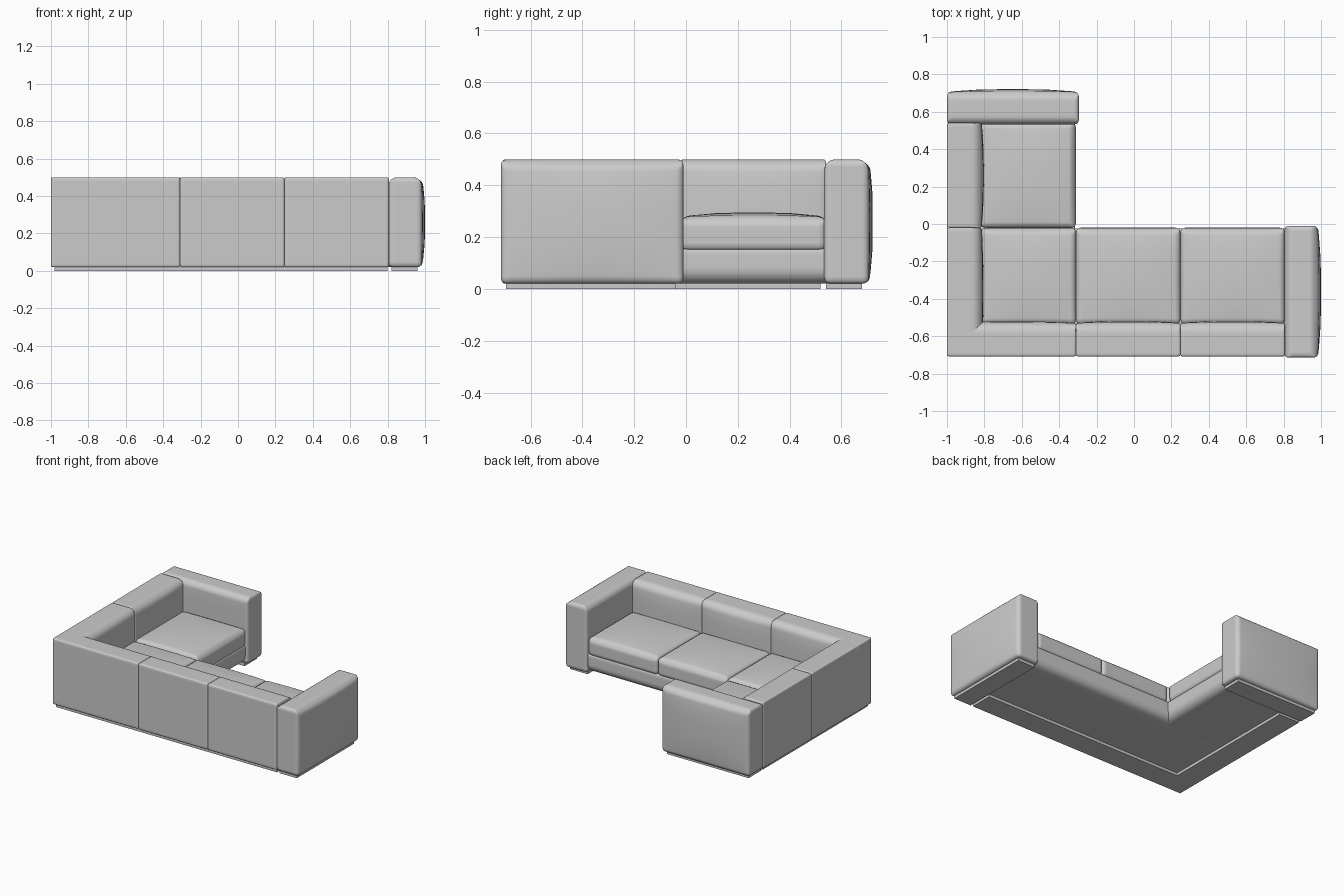
import bpy, bmesh, math
from mathutils import Vector

if "Cube" in bpy.data.objects:
    bpy.data.objects.remove(bpy.data.objects["Cube"])

N = 15  # grid segments per box edge


def soft_box(name, lo, hi, r=0.012, R=None, rolls=(), bulges=()):
    """Rounded box. rolls: (axis, side, zside) edges rounded by R.
    bulges: (axis, side, amount) faces swollen outward."""
    R = R or r + 0.03
    off = [0, .35 * r, r, r + (R - r) / 3, r + (R - r) * 2 / 3, R]
    lo, hi = Vector(lo), Vector(hi)
    mid, half = (lo + hi) / 2, (hi - lo) / 2
    bm = bmesh.new()
    bmesh.ops.create_cube(bm, size=2)
    bmesh.ops.subdivide_edges(bm, edges=bm.edges[:], cuts=N - 1, use_grid_fill=True)
    for v in bm.verts:
        p = Vector((0, 0, 0))
        for a in range(3):
            i = round((v.co[a] + 1) / 2 * N)
            h = half[a]
            if i < 6:
                p[a] = -h + off[i]
            elif i > N - 6:
                p[a] = h - off[N - i]
            else:
                p[a] = (-h + R) + (2 * h - 2 * R) * (i - 5) / (N - 10)
        t = [p[a] / half[a] for a in range(3)]
        # small rounding of every edge
        core = Vector([max(-half[a] + r, min(half[a] - r, p[a])) for a in range(3)])
        d = p - core
        if d.length > r:
            p = core + d.normalized() * r
        # larger rounding of chosen edges
        for a, s, zs in rolls:
            u = p[a] * s - (half[a] - R)
            w = p.z * zs - (half.z - R)
            if u > 0 and w > 0 and math.hypot(u, w) > R:
                k = R / math.hypot(u, w)
                p[a] = s * (half[a] - R + u * k)
                p.z = zs * (half.z - R + w * k)
        # upholstery swelling
        for a, s, amt in bulges:
            wgt = max(0, t[a] * s)
            for b in range(3):
                if b != a:
                    wgt *= 1 - abs(t[b]) ** 3
            p[a] += s * amt * wgt
        v.co = p + mid
    me = bpy.data.meshes.new(name)
    bm.to_mesh(me)
    bm.free()
    for f in me.polygons:
        f.use_smooth = True
    ob = bpy.data.objects.new(name, me)
    bpy.context.collection.objects.link(ob)
    return ob


def block(name, lo, hi):
    bpy.ops.mesh.primitive_cube_add(size=1, location=[(a + b) / 2 for a, b in zip(lo, hi)])
    ob = bpy.context.object
    ob.name = name
    ob.scale = [b - a for a, b in zip(lo, hi)]
    return ob


X, Y, Z = 0, 1, 2
LOW, TOP = 0.02, 0.5
seams = [-0.31, 0.248, 0.806]

# long backrest: corner section and two straight sections
back = dict(R=0.05, r=0.01)
soft_box("corner_back_long", (-1, -0.708, LOW), (seams[0], -0.53, TOP),
         rolls=[(Y, 1, 1)], bulges=[(Y, 1, 0.01)], **back)
for i in range(2):
    soft_box(f"back_{i + 1}", (seams[i], -0.708, LOW), (seams[i + 1], -0.53, TOP),
             rolls=[(Y, 1, 1)], bulges=[(Y, 1, 0.012)], **back)

# short backrest: corner section and one straight section
soft_box("corner_back_short", (-1, -0.695, LOW), (-0.815, -0.02, TOP),
         rolls=[(X, 1, 1)], bulges=[(X, 1, 0.01)], **back)
soft_box("side_back", (-1, -0.02, LOW), (-0.815, 0.54, TOP),
         rolls=[(X, 1, 1)], bulges=[(X, 1, 0.012)], **back)

# armrests at both ends of the L
soft_box("right_arm", (0.805, -0.715, LOW), (0.982, -0.01, TOP), r=0.022, R=0.045,
         rolls=[(X, 1, 1), (X, -1, 1)], bulges=[(X, 1, 0.018)])
soft_box("end_arm", (-1, 0.533, LOW), (-0.295, 0.705, TOP), r=0.022, R=0.045,
         rolls=[(Y, 1, 1), (Y, -1, 1)], bulges=[(Y, 1, 0.016)])

# seat cushions
edges = [-0.815] + seams
for i in range(3):
    soft_box(f"seat_cushion_{i + 1}", (edges[i], -0.535, 0.148), (edges[i + 1], -0.02, 0.277),
             r=0.025, R=0.04, rolls=[(Y, 1, 1)], bulges=[(Z, 1, 0.018)])
soft_box("side_seat_cushion", (-0.82, -0.02, 0.148), (-0.31, 0.54, 0.277),
         r=0.025, R=0.04, rolls=[(X, 1, 1)], bulges=[(Z, 1, 0.018)])

# upholstered seat bases, undercut along the front
soft_box("long_seat_base", (-0.95, -0.65, LOW), (0.83, -0.025, 0.155), R=0.06,
         rolls=[(Y, 1, -1)])
soft_box("short_seat_base", (-0.95, -0.6, LOW), (-0.315, 0.58, 0.155), R=0.06,
         rolls=[(X, 1, -1)])

# low plinths under backs and arms
block("long_back_plinth", (-0.98, -0.695, 0), (0.80, -0.53, 0.04))
block("short_back_plinth", (-0.98, -0.53, 0), (-0.815, 0.52, 0.04))
block("right_arm_plinth", (0.82, -0.695, 0), (0.96, -0.04, 0.04))
block("end_arm_plinth", (-0.98, 0.54, 0), (-0.325, 0.68, 0.04))
